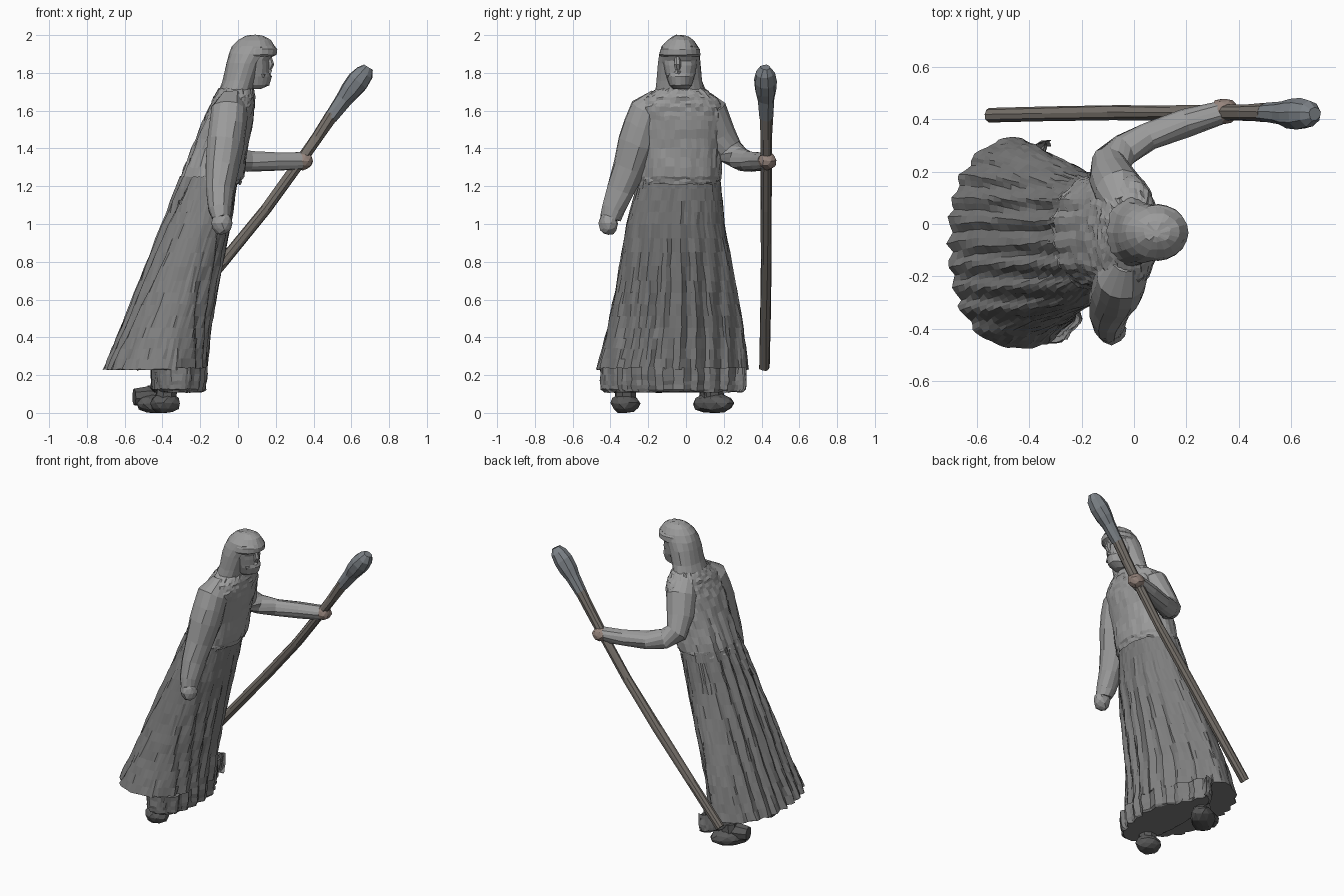
import bpy, bmesh, math, random
from mathutils import Vector, Matrix

random.seed(4)


def material(name, rgb):
    m = bpy.data.materials.new(name)
    m.diffuse_color = (*rgb, 1)
    return m


STONE = material("light_stone", (0.33, 0.33, 0.33))
CLOTH = material("robe_stone", (0.21, 0.21, 0.21))
DARK = material("dark_stone", (0.10, 0.10, 0.10))
WOOD = material("staff_wood", (0.19, 0.17, 0.15))
BLUE = material("staff_tip", (0.20, 0.22, 0.24))
SKIN = material("hand_tint", (0.30, 0.23, 0.20))


def finish(name, bm, mat, jitter=0.0):
    for v in bm.verts:
        v.co += Vector([random.uniform(-jitter, jitter) for _ in range(3)])
        v.co.z = max(v.co.z, 0)
    bmesh.ops.recalc_face_normals(bm, faces=bm.faces)
    me = bpy.data.meshes.new(name)
    bm.to_mesh(me)
    bm.free()
    me.materials.append(mat)
    ob = bpy.data.objects.new(name, me)
    bpy.context.collection.objects.link(ob)
    return ob


def loft(name, rings, mat, jitter=0.0, caps=(True, True)):
    """Skin a stack of equal-length point loops; cap the chosen ends."""
    bm = bmesh.new()
    vs = [[bm.verts.new(p) for p in r] for r in rings]
    n = len(vs[0])
    for a, b in zip(vs, vs[1:]):
        for i in range(n):
            j = (i + 1) % n
            bm.faces.new((a[i], a[j], b[j], b[i]))
    for ring, wanted in ((vs[0], caps[0]), (vs[-1], caps[1])):
        if wanted:
            bm.faces.new(ring)
    return finish(name, bm, mat, jitter)


def body(name, sections, mat, sides=24, steps=1, power=1.0, fold=None, jitter=0.0,
         caps=(True, True)):
    """Loft ovals given as (z, x_back, x_front, y_min, y_max)."""
    rows = []
    for a, b in zip(sections, sections[1:]):
        rows += [[p + (q - p) * k / steps for p, q in zip(a, b)] for k in range(steps)]
    rows.append(sections[-1])
    rings = []
    for z, xb, xf, y0, y1 in rows:
        ring = []
        for i in range(sides):
            t = math.tau * i / sides
            c, s = math.cos(t), math.sin(t)
            x = (xb + xf) / 2 + (xf - xb) / 2 * math.copysign(abs(c) ** power, c)
            y = (y0 + y1) / 2 + (y1 - y0) / 2 * math.copysign(abs(s) ** power, s)
            if fold:
                x += fold(z, c, y)
            ring.append((x, y, z))
        rings.append(ring)
    return loft(name, rings, mat, jitter, caps)


def tube(name, path, mat, sides=10, jitter=0.0, caps=(True, True)):
    """Round tube along (x, y, z, radius) points."""
    pts = [Vector(p[:3]) for p in path]
    rings = []
    for i, p in enumerate(pts):
        d = (pts[min(i + 1, len(pts) - 1)] - pts[max(i - 1, 0)]).normalized()
        u = d.cross(Vector((0.3, 1, 0.2))).normalized()
        w = d.cross(u)
        rings.append([p + path[i][3] * (u * math.cos(math.tau * k / sides)
                     + w * math.sin(math.tau * k / sides)) for k in range(sides)])
    return loft(name, rings, mat, jitter, caps)


def lump(name, loc, size, mat, turn=0.0, jitter=0.004):
    bm = bmesh.new()
    m = Matrix.Translation(loc) @ Matrix.Rotation(turn, 4, 'Z') @ Matrix.Diagonal((*size, 1))
    bmesh.ops.create_icosphere(bm, subdivisions=2, radius=1, matrix=m)
    return finish(name, bm, mat, jitter)


def pleats(z, c, y):
    """Parallel folds down back and front; the left front sweeps backwards."""
    top = 1.6 if c < 0 else 1.2
    fade = min(1, max(0, (top - z) / 0.5))
    wave = 0.012 * fade * math.cos(math.tau * (y + 0.03) / 0.085) * min(1, abs(c) * 1.5)
    sweep = 0.15 * max(0, y + 0.02) / 0.3 * max(0, c) ** 0.6 * min(1, max(0, (1.2 - z) / 0.8))
    return wave - sweep


# Robe: leaning pleated cloth with a bloused chest
skirt = [(0.23, -0.705, -0.17, -0.475, 0.33), (0.45, -0.615, -0.15, -0.415, 0.305),
         (0.70, -0.515, -0.105, -0.365, 0.26), (1.0, -0.395, -0.04, -0.315, 0.205),
         (1.25, -0.30, 0.0, -0.25, 0.18)]
chest = [(1.21, -0.315, 0.01, -0.25, 0.18), (1.25, -0.30, 0.03, -0.25, 0.185),
         (1.40, -0.245, 0.05, -0.245, 0.19), (1.55, -0.185, 0.08, -0.26, 0.20),
         (1.62, -0.15, 0.088, -0.26, 0.195), (1.67, -0.13, 0.09, -0.22, 0.165),
         (1.72, -0.10, 0.08, -0.15, 0.09)]
body("robe_skirt", skirt, CLOTH, 96, 4, 0.87, pleats, 0.004, (True, False))
body("robe_chest", chest, STONE, 56, 3, 0.9, pleats, 0.005, (False, False))

# Lower front hem hanging below the cape
hem = [(0.11, -0.44, -0.19, -0.43, 0.30), (0.125, -0.46, -0.18, -0.45, 0.315),
       (0.17, -0.46, -0.175, -0.455, 0.32), (0.24, -0.46, -0.17, -0.455, 0.318)]
body("front_hem", hem, CLOTH, 72, 2, 0.8, lambda z, c, y: pleats(z, c, y) if c > 0 else 0,
     0.004, (True, False))

# Feet, the left one splayed with a raised heel
for side, x, y, turn, size in (("right", -0.385, -0.32, -0.1, 0.08),
                               ("left", -0.435, 0.145, 0.85, 0.13)):
    lump(side + "_shoe", (x, y, 0.05), (size, 0.078, 0.057), DARK, turn)
    tube(side + "_ankle", [(x, y, 0.05, 0.06), (x + 0.01, y, 0.14, 0.055)], DARK, 8)
tube("left_heel", [(-0.55, 0.11, 0.085, 0.045), (-0.48, 0.125, 0.085, 0.056),
                   (-0.40, 0.145, 0.09, 0.05)], DARK, 8)

# Hood, brow band and face
hood = [(1.64, -0.13, 0.07, -0.18, 0.125), (1.70, -0.10, 0.08, -0.165, 0.105),
        (1.76, -0.08, 0.095, -0.155, 0.088), (1.85, -0.062, 0.13, -0.148, 0.08),
        (1.90, -0.05, 0.17, -0.143, 0.075), (1.94, -0.03, 0.195, -0.13, 0.065),
        (1.975, 0.0, 0.175, -0.10, 0.04), (1.994, 0.035, 0.14, -0.07, 0.01),
        (2.0, 0.07, 0.10, -0.05, -0.02)]
body("hood", hood, STONE, 20, 1, 1.0, None, 0.003, (False, True))
band = [(1.885, -0.02, 0.185, -0.135, 0.07), (1.895, -0.02, 0.205, -0.14, 0.075),
        (1.925, -0.02, 0.207, -0.137, 0.072), (1.945, -0.02, 0.195, -0.12, 0.055)]
body("brow_band", band, STONE, 20, 1, 1.0, None, 0.002, (False, False))
face = [(1.715, 0.03, 0.12, -0.07, 0.01), (1.735, 0.01, 0.165, -0.09, 0.03),
        (1.78, 0.0, 0.178, -0.105, 0.045), (1.80, 0.0, 0.168, -0.11, 0.05),
        (1.84, 0.0, 0.168, -0.12, 0.058), (1.865, 0.0, 0.165, -0.125, 0.06),
        (1.90, 0.0, 0.19, -0.125, 0.06)]
body("bearded_face", face, STONE, 18, 1, 0.95, None, 0.002, (True, False))
tube("nose", [(0.165, -0.045, 1.885, 0.014), (0.173, -0.045, 1.845, 0.02),
              (0.162, -0.045, 1.822, 0.016)], STONE, 7)
tube("moustache", [(0.13, -0.10, 1.785, 0.012), (0.165, -0.045, 1.81, 0.016),
                   (0.13, 0.01, 1.785, 0.012)], STONE, 6)

# Hanging right arm and hand
tube("right_arm", [(-0.03, -0.14, 1.67, 0.06), (-0.045, -0.20, 1.60, 0.098),
                   (-0.055, -0.23, 1.52, 0.102), (-0.065, -0.26, 1.43, 0.10),
                   (-0.085, -0.30, 1.30, 0.087), (-0.095, -0.345, 1.18, 0.074),
                   (-0.095, -0.385, 1.08, 0.062), (-0.09, -0.40, 1.03, 0.052)],
     STONE, 14, 0.005)
lump("right_hand", (-0.085, -0.41, 1.005), (0.056, 0.05, 0.065), STONE)

# Raised left arm and the hand gripping the staff
tube("left_arm", [(-0.04, 0.06, 1.67, 0.06), (-0.055, 0.12, 1.59, 0.098),
                  (-0.085, 0.18, 1.47, 0.085), (-0.09, 0.235, 1.385, 0.072),
                  (-0.035, 0.285, 1.345, 0.062), (0.06, 0.335, 1.33, 0.055),
                  (0.20, 0.385, 1.33, 0.052), (0.33, 0.425, 1.333, 0.046)], STONE, 14, 0.004)
lump("left_hand", (0.345, 0.43, 1.335), (0.055, 0.05, 0.048), SKIN)

# Staff with a bulbous tip, cut level at the foot
shaft = [(-0.55, 0.415, 0.24, 0.028), (-0.33, 0.42, 0.50, 0.03), (-0.08, 0.425, 0.80, 0.031),
         (0.15, 0.425, 1.08, 0.03), (0.34, 0.425, 1.34, 0.03), (0.42, 0.425, 1.46, 0.031),
         (0.50, 0.425, 1.58, 0.036)]
tube("staff_shaft", shaft, WOOD, 9, 0.003)
tip = [(0.49, 0.425, 1.565, 0.036), (0.56, 0.425, 1.66, 0.045), (0.595, 0.42, 1.705, 0.056),
       (0.635, 0.42, 1.755, 0.061), (0.67, 0.42, 1.80, 0.05), (0.69, 0.42, 1.83, 0.026)]
tube("staff_tip", tip, BLUE, 9, 0.003)
